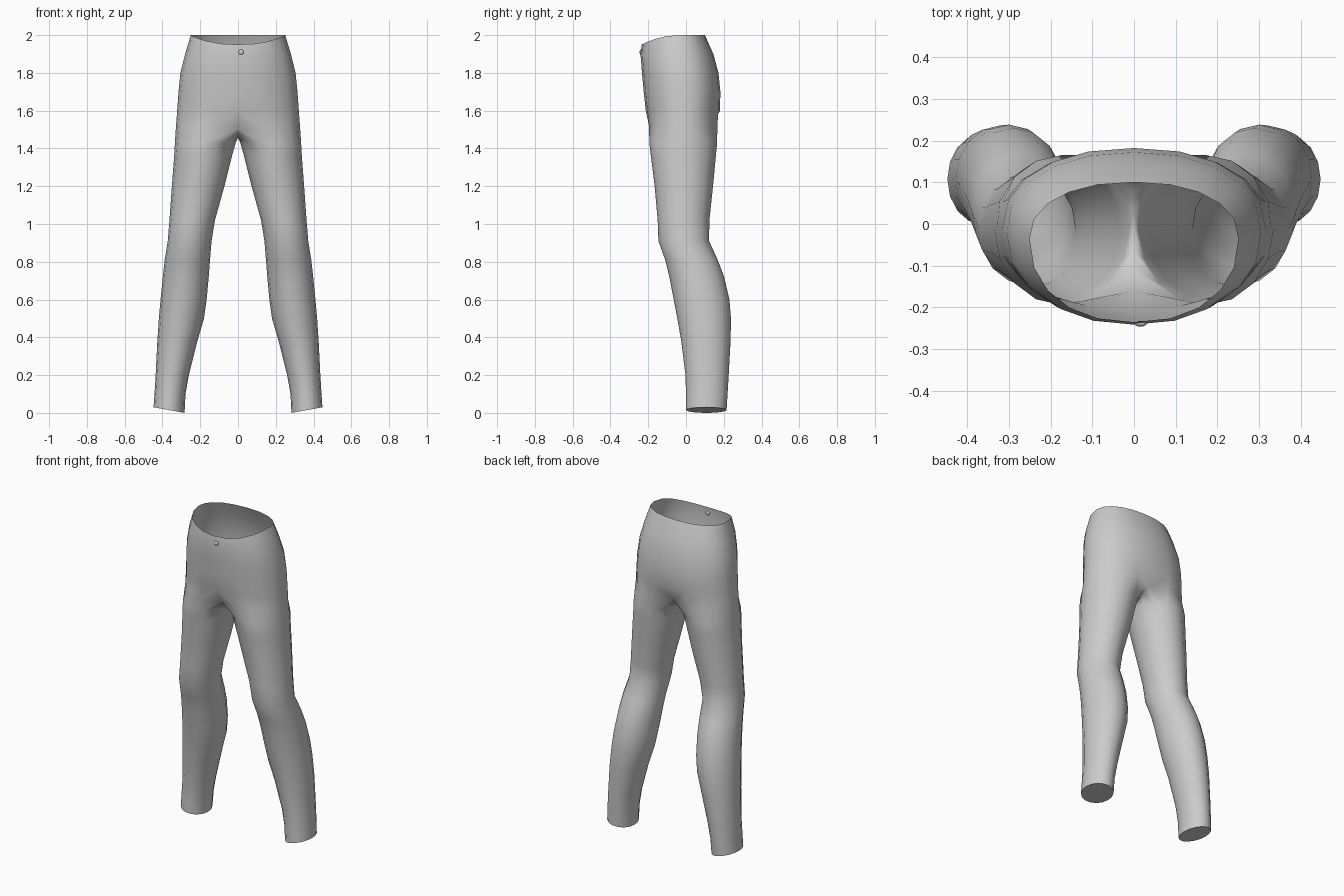
import bpy, bmesh, math
from mathutils import Vector, Matrix
from mathutils.bvhtree import BVHTree

cube = bpy.data.objects.get("Cube")
if cube:
    bpy.data.objects.remove(cube)

grey = bpy.data.materials.new("grey_cloth")
grey.use_nodes = True
grey.diffuse_color = (0.6, 0.6, 0.6, 1)
grey.node_tree.nodes["Principled BSDF"].inputs["Base Color"].default_value = (0.6, 0.6, 0.6, 1)


def make_object(name, bm, mirror=False):
    mesh = bpy.data.meshes.new(name)
    bm.to_mesh(mesh)
    mesh.materials.append(grey)
    obj = bpy.data.objects.new(name, mesh)
    bpy.context.collection.objects.link(obj)
    if mirror:
        mod = obj.modifiers.new("mirror", 'MIRROR')
        mod.use_clip = True
        mod.merge_threshold = 0.001
    return obj


def shade(obj, degrees):
    bpy.ops.object.select_all(action='DESELECT')
    obj.select_set(True)
    bpy.context.view_layer.objects.active = obj
    bpy.ops.object.shade_smooth_by_angle(angle=math.radians(degrees))


OUTER, RING = 11, 16          # points on the outside of a half, points round a leg


def soft(v):
    return math.copysign(abs(v) ** 0.9, v)


# Hip rings: height, half width, front, back, depth of the widest point
hips = [
    (2.00, 0.25, -0.235, 0.10, -0.035),
    (1.90, 0.28, -0.241, 0.145, -0.03),
    (1.80, 0.305, -0.233, 0.172, -0.02),
    (1.70, 0.315, -0.224, 0.182, -0.01),
    (1.60, 0.322, -0.213, 0.18, -0.01),
    (1.52, 0.328, -0.204, 0.174, -0.01),
]
# Leg rings: height, inner side, outer side, front, back
legs = [
    (1.43, 0.012, 0.334, -0.194, 0.165),
    (1.36, 0.032, 0.338, -0.186, 0.158),
    (1.20, 0.072, 0.35, -0.166, 0.143),
    (1.02, 0.122, 0.363, -0.15, 0.124),
    (0.91, 0.14, 0.372, -0.146, 0.122),
    (0.81, 0.148, 0.388, -0.11, 0.168),
    (0.72, 0.155, 0.398, -0.088, 0.202),
    (0.60, 0.166, 0.41, -0.065, 0.23),
    (0.50, 0.18, 0.419, -0.046, 0.238),
    (0.38, 0.215, 0.427, -0.025, 0.236),
    (0.20, 0.26, 0.436, -0.003, 0.226),
    (0.10, 0.278, 0.442, 0.0, 0.22),
    (0.015, 0.283, 0.447, 0.0, 0.215),
]

# Half of the trousers, lofted from waist to hem
bm = bmesh.new()


def hip_ring(z, half, front, back, mid, waist):
    ring = []
    for i in range(OUTER):
        a = math.pi * (i / (OUTER - 1) - 0.5)
        x = 0 if i in (0, OUTER - 1) else half * soft(math.cos(a))
        s = soft(math.sin(a))
        y = mid + s * (back - mid if s > 0 else mid - front)
        drop = 0.05 * min(s, 0) ** 2 if waist else 0
        ring.append(bm.verts.new((x, y, z - drop)))
    return ring


def leg_ring(z, inner, outer, front, back, tilt):
    ring = []
    for i in range(RING):
        a = 2 * math.pi * (i - (OUTER - 1) / 2) / RING
        c, s = math.cos(a), math.sin(a)
        ring.append(bm.verts.new(((inner + outer) / 2 + c * (outer - inner) / 2,
                                  (front + back) / 2 + s * (back - front) / 2,
                                  z + tilt * c)))
    return ring


def bridge(upper, lower, closed):
    n = len(upper)
    for i in range(n if closed else n - 1):
        j = (i + 1) % n
        bm.faces.new((upper[i], lower[i], lower[j], upper[j]))


rings = [hip_ring(*h, waist=(k == 0)) for k, h in enumerate(hips)]
for upper, lower in zip(rings, rings[1:]):
    bridge(upper, lower, False)

# Crotch: tuck the centre line in and run an arc underneath it
split = rings[-1]
split[0].co = (0, -0.16, 1.505)
split[OUTER - 1].co = (0, 0.125, 1.505)
count = RING - OUTER
for k in range(1, count + 1):
    u = k / (count + 1)
    split.append(bm.verts.new((0, 0.125 - 0.285 * u, 1.505 - 0.048 * math.sin(math.pi * u))))

for leg in legs:
    lower = leg_ring(*leg, tilt=0.015 if leg is legs[-1] else 0)
    bridge(split, lower, True)
    split = lower
bm.faces.new(list(reversed(split)))           # closed hem
surface = BVHTree.FromBMesh(bm)
trousers = make_object("trousers", bm, mirror=True)
bm.free()
shade(trousers, 60)


# Belt loops: thin straps laid on the cloth between two points
def belt_loop(name, top, bottom, mirror):
    p, n, _, _ = surface.find_nearest(Vector(top))
    q, m, _, _ = surface.find_nearest(Vector(bottom))
    if not mirror:                             # keep the centre loop straight
        p.x = q.x = n.x = m.x = 0
    up = (p - q).normalized()
    side = up.cross(n + m).normalized()
    out = side.cross(up)
    strap = bmesh.new()
    bmesh.ops.create_cube(strap, size=1)
    bmesh.ops.scale(strap, vec=(0.02, 0.012, (p - q).length), verts=strap.verts)
    frame = Matrix((side, out, up)).transposed().to_4x4()
    frame.translation = (p + q) / 2 + out * 0.004
    bmesh.ops.transform(strap, matrix=frame, verts=strap.verts)
    bmesh.ops.recalc_face_normals(strap, faces=strap.faces)
    make_object(name, strap, mirror)
    strap.free()


belt_loop("front_belt_loops", (0.092, -0.22, 1.95), (0.108, -0.23, 1.85), True)
belt_loop("side_belt_loops", (0.235, 0.01, 1.995), (0.275, 0.022, 1.9), True)
belt_loop("back_belt_loop", (0, 0.1, 1.995), (0, 0.145, 1.9), False)

# Waist button
button = bmesh.new()
bmesh.ops.create_uvsphere(button, u_segments=12, v_segments=8, radius=0.014)
bmesh.ops.scale(button, vec=(1, 0.5, 1), verts=button.verts)
bmesh.ops.translate(button, vec=(0.016, -0.239, 1.91), verts=button.verts)
shade(make_object("waist_button", button), 60)
button.free()
